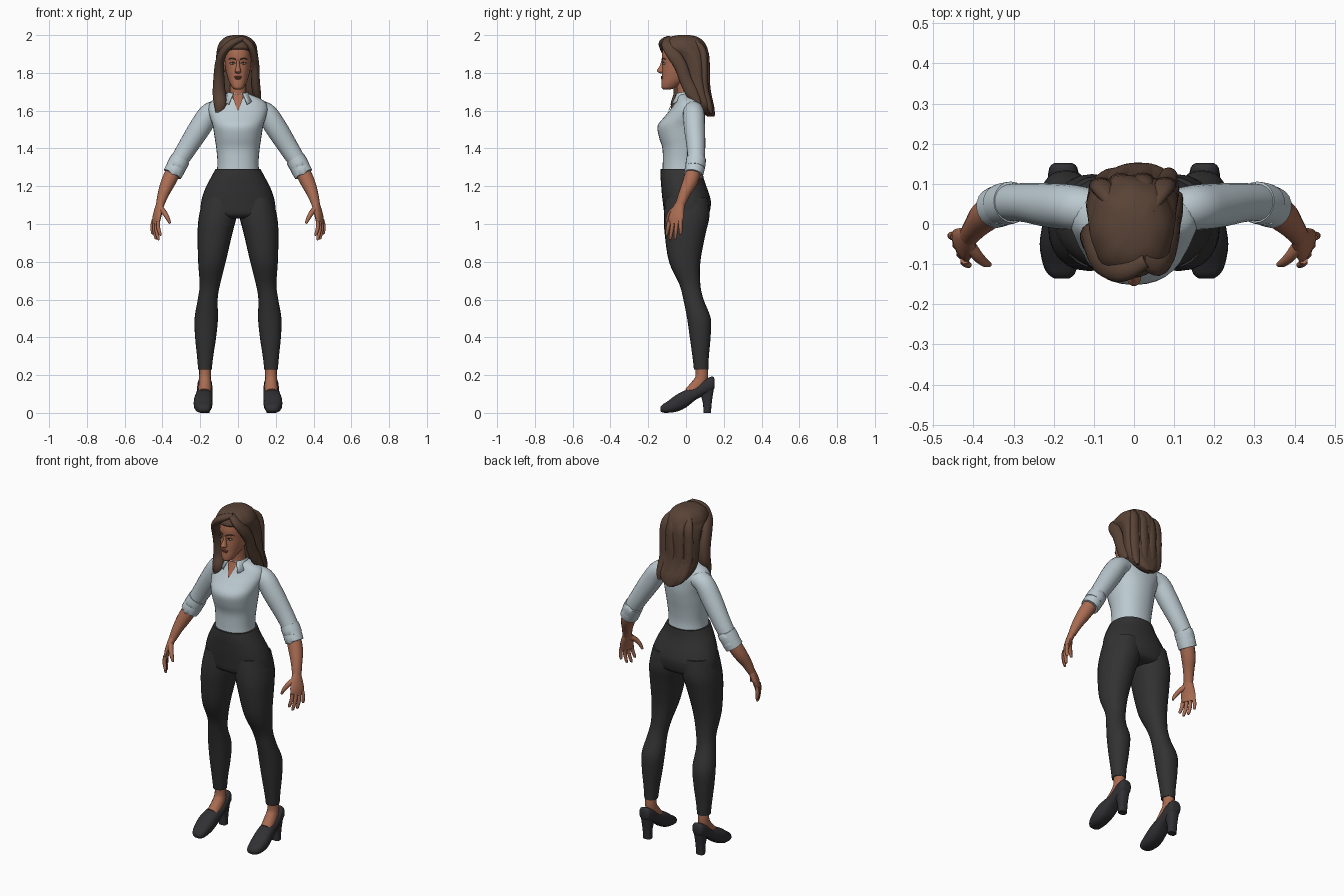
import bpy, bmesh, math
from mathutils import Vector

def material(name, r, g, b):
    m = bpy.data.materials.new(name)
    m.diffuse_color = (r, g, b, 1)
    return m

SKIN = material("warm skin", 0.40, 0.15, 0.085)
HAIR = material("brown hair", 0.10, 0.056, 0.037)
SHIRT = material("pale blue cotton", 0.50, 0.59, 0.63)
PANTS = material("charcoal cloth", 0.032, 0.032, 0.033)
SHOE = material("black leather", 0.03, 0.03, 0.034)
LIPS = material("dark lips", 0.24, 0.07, 0.05)
WHITE = material("eye white", 0.6, 0.57, 0.53)
IRIS = material("green iris", 0.05, 0.07, 0.03)

def mesh_object(name, bm, mat, angle=50):
    bmesh.ops.recalc_face_normals(bm, faces=bm.faces)
    me = bpy.data.meshes.new(name)
    bm.to_mesh(me)
    bm.free()
    me.materials.append(mat)
    me.shade_smooth()
    me.set_sharp_from_angle(angle=math.radians(angle))
    ob = bpy.data.objects.new(name, me)
    bpy.context.collection.objects.link(ob)
    return ob

def spline(keys, steps):
    """Smoothly interpolate tuples of numbers."""
    out = []
    for i in range(len(keys) - 1):
        a, b, c, d = (keys[max(0, min(len(keys) - 1, i + k))] for k in (-1, 0, 1, 2))
        for s in range(steps):
            t = s / steps
            out.append([q + 0.5 * t * (r - p + t * (2*p - 5*q + 4*r - u + t * (3*(q - r) + u - p)))
                        for p, q, r, u in zip(a, b, c, d)])
    return out + [list(keys[-1])]

def circle(n, e=2.0):
    """Unit superellipse; e above 2 is boxier."""
    pts = []
    for i in range(n):
        a = math.tau * i / n
        c, s = math.cos(a), math.sin(a)
        pts.append((math.copysign(abs(c) ** (2 / e), c), math.copysign(abs(s) ** (2 / e), s)))
    return pts

def skin_rings(name, rings, mat, side=1, angle=50):
    bm = bmesh.new()
    vs = [[bm.verts.new((p[0] * side, p[1], p[2])) for p in ring] for ring in rings]
    n = len(vs[0])
    for a, b in zip(vs, vs[1:]):
        for i in range(n):
            bm.faces.new((a[i], a[(i + 1) % n], b[(i + 1) % n], b[i]))
    bm.faces.new(vs[0])
    bm.faces.new(vs[-1])
    return mesh_object(name, bm, mat, angle)

def stack(name, keys, mat, side=1, e=2.2, n=24, steps=4, ripple=0.0):
    """Horizontal rings: z, x0, x1, y0, y1."""
    rings = []
    for z, x0, x1, y0, y1 in spline(keys, steps):
        ring = []
        for k, (c, s) in enumerate(circle(n, e)):
            f = 1 + ripple * math.sin(8 * math.tau * k / n + 7 * z)
            ring.append(((x0 + x1) / 2 + c * f * (x1 - x0) / 2, (y0 + y1) / 2 + s * f * (y1 - y0) / 2, z))
        rings.append(ring)
    return skin_rings(name, rings, mat, side)

def tube(name, keys, mat, side=1, wide=(0, 1, 0), n=14, steps=4):
    """Path points: x, y, z, radius along wide, radius across it."""
    pts, rings = spline(keys, steps), []
    for i, p in enumerate(pts):
        t = (Vector(pts[min(i + 1, len(pts) - 1)][:3]) - Vector(pts[max(i - 1, 0)][:3])).normalized()
        w = Vector(wide)
        w = (w - t * w.dot(t)).normalized()
        u = t.cross(w)
        rings.append([Vector(p[:3]) + w * c * p[3] + u * s * p[4] for c, s in circle(n)])
    return skin_rings(name, rings, mat, side)

def blob(name, loc, size, mat):
    bm = bmesh.new()
    bmesh.ops.create_uvsphere(bm, u_segments=14, v_segments=8, radius=1)
    for v in bm.verts:
        v.co = Vector([v.co[i] * size[i] + loc[i] for i in range(3)])
    return mesh_object(name, bm, mat)

def even(keys):
    """Turn z, half width, y0, y1 into symmetric ring keys."""
    return [(z, -w, w, a, b) for z, w, a, b in keys]

# Shirt body
stack("shirt_body", even([(1.27, .112, -.125, .08), (1.33, .109, -.123, .075), (1.40, .115, -.125, .082),
      (1.46, .124, -.143, .092), (1.52, .134, -.15, .1), (1.57, .15, -.112, .1), (1.61, .158, -.08, .098),
      (1.645, .145, -.058, .085), (1.67, .105, -.05, .07), (1.69, .055, -.045, .05)]), SHIRT, n=32)

# Neck and open neckline
tube("neck", [(0, .0, 1.63, .05, .052), (0, -.003, 1.70, .043, .045), (0, -.01, 1.78, .045, .045)], SKIN, wide=(1, 0, 0))
bm = bmesh.new()
rows = [(bm.verts.new((-w, y, z)), bm.verts.new((0, y - .004, z)), bm.verts.new((w, y, z)))
        for z, w, y in ((1.60, .002, -.091), (1.625, .012, -.077), (1.65, .021, -.063), (1.685, .028, -.052))]
for a, b in zip(rows, rows[1:]):
    for i in (0, 1):
        bm.faces.new((a[i], a[i + 1], b[i + 1], b[i]))
mesh_object("neckline_skin", bm, SKIN)

# Folded collar, open at the front with drooping points
bm = bmesh.new()
prev = None
for i in range(25):
    a = math.radians(-90 + 26 + 308 * i / 24)
    tip = max(0, abs(i - 12) / 12 - .6) / .4
    row = [bm.verts.new((r * math.cos(a) * sx, -.002 + r * math.sin(a), z)) for r, z, sx in
           ((.05, 1.66, 1), (.054, 1.70 - .008 * tip, 1), (.071 + .012 * tip, 1.668 - .034 * tip, 1 + .35 * tip))]
    if prev:
        for k in (0, 1):
            bm.faces.new((prev[k], row[k], row[k + 1], prev[k + 1]))
    prev = row
collar = mesh_object("collar", bm, SHIRT, 40)
collar.modifiers.new("thickness", "SOLIDIFY").thickness = .005

# Hips and waistband
stack("trouser_hips", even([(1.03, .15, -.08, .09), (1.05, .196, -.112, .12), (1.11, .196, -.122, .132),
      (1.16, .184, -.128, .122), (1.21, .163, -.132, .104), (1.25, .141, -.135, .092), (1.292, .119, -.134, .086)]),
      PANTS, n=32)

HAND_WIDE = (-.42, -.9, 0)
for side, label in ((1, "left"), (-1, "right")):
    # Trouser leg
    stack(label + "_trouser_leg", [(1.14, .0, .184, -.11, .118), (1.04, .008, .207, -.117, .124),
          (.95, .03, .214, -.113, .104), (.8, .065, .211, -.09, .076), (.68, .095, .203, -.035, .076),
          (.6, .108, .213, -.014, .093), (.5, .106, .23, .006, .131), (.4, .116, .227, .02, .13),
          (.3, .131, .217, .034, .121), (.23, .139, .211, .042, .118)], PANTS, side)
    # Ankle and instep
    tube(label + "_ankle", [(.175, .08, .27, .031, .032), (.175, .083, .19, .031, .034),
         (.175, .06, .145, .034, .036), (.178, .015, .105, .034, .03)], SKIN, side, (1, 0, 0))
    # Pump: rings along y of centre x, half width, sole height, top height
    shoe = [(.152, .176, .022, .135, .175), (.14, .176, .035, .115, .194), (.095, .176, .041, .092, .172),
            (.05, .177, .043, .068, .135), (.0, .181, .047, .028, .122), (-.05, .185, .05, .006, .097),
            (-.1, .184, .043, .0, .06), (-.125, .181, .033, .002, .044), (-.136, .18, .018, .01, .03)]
    skin_rings(label + "_shoe", [[(cx + c * w, y, (lo + hi) / 2 + s * (hi - lo) / 2) for c, s in circle(18, 2.6)]
               for y, cx, w, lo, hi in spline(shoe, 3)], SHOE, side)
    stack(label + "_shoe_heel", [(0, .152, .2, .092, .132), (.06, .15, .202, .088, .137), (.13, .142, .21, .062, .148)],
          SHOE, side, e=3, n=16)
    # Sleeve and rolled cuff
    tube(label + "_sleeve", [(.08, .03, 1.60, .05, .05), (.145, .04, 1.59, .056, .055), (.20, .045, 1.512, .056, .058),
         (.268, .053, 1.405, .049, .052), (.312, .053, 1.335, .046, .047), (.335, .048, 1.295, .042, .042)],
         SHIRT, side, n=20)
    for j, (a, b, r) in enumerate((((.304, .054, 1.345), (.331, .048, 1.297), .052), ((.322, .05, 1.31), (.348, .04, 1.263), .051))):
        tube(label + "_cuff_%d" % (j + 1), [(*a, r - .01, r - .01), (*a, r, r), (*b, r, r), (*b, r - .01, r - .01)],
             SHIRT, side, n=20, steps=2)
    # Forearm and hand
    tube(label + "_forearm", [(.325, .05, 1.31, .041, .041), (.368, .022, 1.225, .04, .039),
         (.395, -.008, 1.16, .031, .03), (.413, -.032, 1.10, .026, .021)], SKIN, side, HAND_WIDE)
    tube(label + "_palm", [(.41, -.028, 1.115, .023, .02), (.42, -.042, 1.075, .036, .019), (.43, -.053, 1.035, .043, .016),
         (.435, -.058, 1.0, .04, .012)], SKIN, side, HAND_WIDE)
    fingers = {"index": ((.422, -.089, 1.015), (.412, -.102, .945)), "middle": ((.432, -.069, 1.01), (.422, -.083, .922)),
               "ring": ((.44, -.049, 1.01), (.435, -.057, .926)), "little": ((.447, -.03, 1.02), (.452, -.028, .952))}
    for f, (a, b) in fingers.items():
        m = [(p + q) / 2 for p, q in zip(a, b)]
        tube(label + "_" + f + "_finger", [(*a, .011, .011), (m[0] + .005, m[1], m[2], .0105, .0105), (*b, .008, .008),
             (b[0], b[1], b[2] - .007, .003, .003)], SKIN, side, HAND_WIDE, n=8)
    tube(label + "_thumb", [(.412, -.05, 1.085, .017, .016), (.39, -.08, 1.06, .014, .014), (.372, -.096, 1.03, .011, .011),
         (.36, -.101, 1.003, .006, .006)], SKIN, side, HAND_WIDE, n=10)
    # Eye, brow and ear
    x = .028 * side
    blob(label + "_eye", (x, -.112, 1.849), (.0135, .011, .0065), WHITE)
    blob(label + "_iris", (x, -.117, 1.849), (.006, .008, .006), IRIS)
    tube(label + "_upper_lash", [(.013, -.121, 1.85, .002, .002), (.028, -.122, 1.857, .003, .003),
         (.044, -.114, 1.852, .002, .002)], HAIR, side, n=6)
    tube(label + "_brow", [(.011, -.127, 1.871, .003, .003), (.03, -.122, 1.877, .004, .003),
         (.05, -.107, 1.872, .002, .002)], HAIR, side, n=8)
    blob(label + "_ear", (.071 * side, -.02, 1.835), (.01, .018, .028), SKIN)

# Head, nose and lips
stack("head", even([(1.713, .018, -.12, -.08), (1.722, .03, -.129, -.055), (1.745, .043, -.13, -.02), (1.775, .055, -.128, .03),
      (1.81, .064, -.127, .06), (1.85, .07, -.125, .08), (1.9, .071, -.128, .085), (1.95, .06, -.113, .07),
      (1.98, .03, -.075, .04)]), SKIN, n=28)
stack("nose", even([(1.868, .007, -.13, -.11), (1.84, .009, -.138, -.11), (1.818, .014, -.152, -.11),
      (1.808, .017, -.154, -.11), (1.798, .011, -.138, -.11)]), SKIN, n=14)
blob("upper_lip", (0, -.124, 1.779), (.021, .0095, .005), LIPS)
blob("lower_lip", (0, -.124, 1.771), (.018, .0095, .006), LIPS)

# Hair mass: cap over the skull flowing down the back
stack("hair_mass", [(2.0, -.025, .025, -.04, .02), (1.992, -.06, .052, -.08, .055), (1.972, -.088, .08, -.112, .087),
      (1.945, -.104, .096, -.129, .106), (1.925, -.109, .1, -.124, .113), (1.895, -.114, .104, -.06, .119),
      (1.84, -.118, .108, -.018, .121), (1.76, -.118, .11, .0, .12), (1.69, -.115, .113, .015, .131),
      (1.63, -.088, .107, .05, .148), (1.59, -.05, .075, .085, .153), (1.568, -.015, .03, .115, .152)],
      HAIR, n=48, ripple=.018)
# Side-parted face locks
tube("right_front_lock", [(.03, -.09, 1.982, .02, .015), (-.03, -.113, 1.957, .032, .022), (-.078, -.092, 1.91, .036, .022),
     (-.098, -.06, 1.85, .036, .024), (-.101, -.035, 1.77, .036, .03), (-.1, -.032, 1.69, .034, .035),
     (-.094, -.055, 1.63, .027, .033), (-.105, -.062, 1.578, .008, .014)], HAIR)
tube("left_front_lock", [(.02, -.09, 1.982, .02, .014), (.06, -.1, 1.95, .03, .018), (.083, -.068, 1.9, .036, .02),
     (.092, -.03, 1.84, .034, .021), (.093, .0, 1.76, .034, .023), (.1, .035, 1.69, .034, .022),
     (.112, .07, 1.635, .012, .01)], HAIR)
# Raised strands down the back
for i, x in enumerate((-.075, -.03, .02, .07)):
    k = 1 - (x / .13) ** 2
    tube("back_strand_%d" % (i + 1), [(x * .5, .03, 1.975, .012, .02), (x, .065 + .03 * k, 1.92, .02, .028),
         (x * 1.1, .07 + .038 * k, 1.82, .02, .03), (x * 1.05, .073 + .037 * k, 1.72, .02, .03),
         (x + .015, .105 + .023 * k, 1.63, .018, .024), (x * .8 + .03, .135, 1.585, .006, .008)], HAIR)
